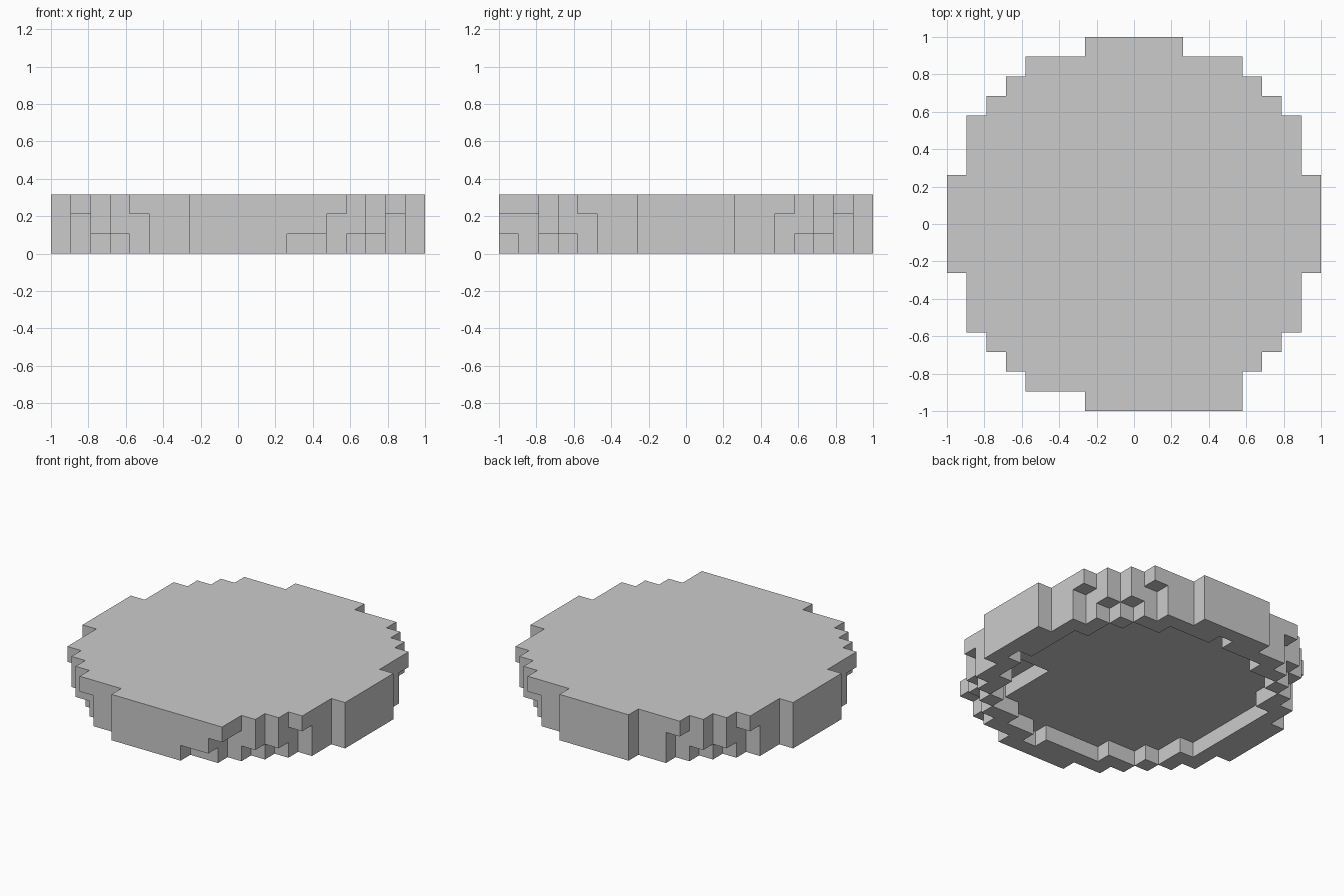
import bpy, bmesh, math

if "Cube" in bpy.data.objects:
    bpy.data.objects.remove(bpy.data.objects["Cube"])

V = 2 / 19          # edge of one cube; the disc is 19 cubes wide and 3 high


def disc(half_widths):
    """Cells of a mirrored stepped disc: half width in x for each |y| row."""
    return {(x, y) for y in range(-len(half_widths) + 1, len(half_widths))
            for x in range(-half_widths[abs(y)], half_widths[abs(y)] + 1)}


def build(name, layers):
    """Skin stacked cell layers with outward faces only."""
    solid = {(x, y, z) for z, cells in enumerate(layers) for x, y in cells}
    bm = bmesh.new()
    verts = {}

    def vert(p):
        if p not in verts:
            verts[p] = bm.verts.new(((p[0] - 0.5) * V, (p[1] - 0.5) * V, p[2] * V))
        return verts[p]

    for cell in solid:
        for axis in range(3):
            for side in (0, 1):
                near = list(cell)
                near[axis] += 2 * side - 1
                if tuple(near) in solid:
                    continue
                u, w = (axis + 1) % 3, (axis + 2) % 3
                loop = []
                for a, b in ((0, 0), (1, 0), (1, 1), (0, 1)):
                    p = list(cell)
                    p[axis] += side
                    p[u] += a
                    p[w] += b
                    loop.append(vert(tuple(p)))
                bm.faces.new(loop if side else loop[::-1])

    # merge flat regions into large faces
    bmesh.ops.dissolve_limit(bm, angle_limit=math.radians(1),
                             verts=bm.verts[:], edges=bm.edges[:])
    mesh = bpy.data.meshes.new(name)
    bm.to_mesh(mesh)
    bm.free()
    obj = bpy.data.objects.new(name, mesh)
    bpy.context.collection.objects.link(obj)
    return obj


# stepped outlines, bottom to top
bottom = disc([9, 9, 9, 8, 8, 7, 6, 5, 4, 2])
middle = disc([9, 9, 9, 8, 8, 7, 7, 6, 4, 2])
top = disc([9, 9, 9, 8, 8, 8, 7, 6, 5, 2])

# extra step along the front rim
middle |= {(x, -9) for x in (3, 4)}
top |= {(x, -9) for x in (3, 4, 5)}

# shallow recess in the underside, with small notches in its rim
recess = disc([7, 7, 7, 7, 6, 6, 5, 3])
bottom -= recess | {(0, 8), (1, -8), (8, -1)}

# deeper pocket inside the recess
middle -= {(x, y) for x, y in recess if x >= 5 and -6 <= y <= -3}

build("stepped_disc", [bottom, middle, top])
